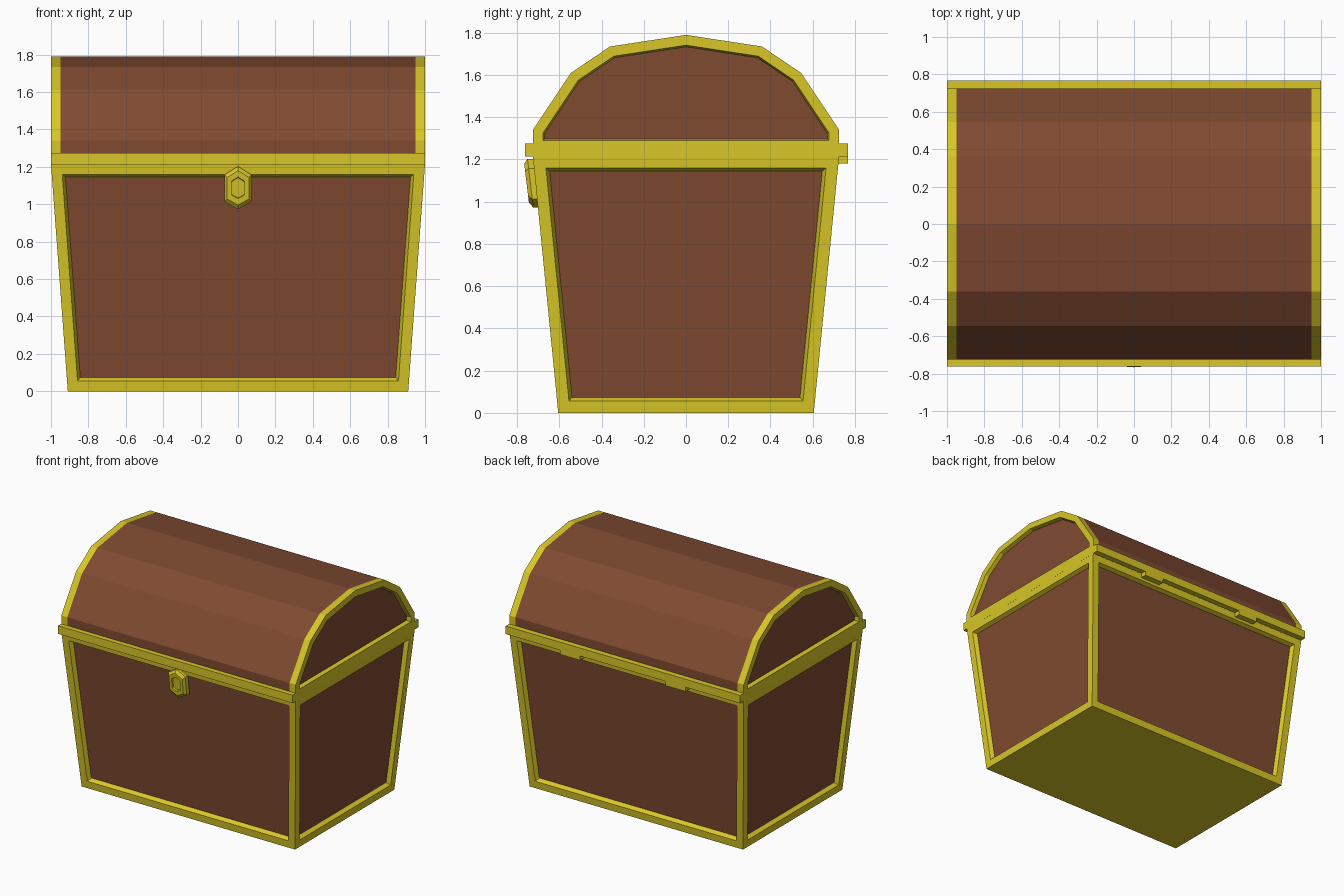
import bpy
import bmesh
from mathutils import Vector

cube = bpy.data.objects.get("Cube")
if cube:
    bpy.data.objects.remove(cube, do_unlink=True)


def make_material(name, color):
    mat = bpy.data.materials.new(name)
    mat.use_nodes = True
    mat.diffuse_color = color
    mat.node_tree.nodes["Principled BSDF"].inputs["Base Color"].default_value = color
    return mat


GOLD, WOOD = 0, 1
materials = [make_material("gold trim", (0.69, 0.57, 0.02, 1)),
             make_material("brown wood", (0.216, 0.07, 0.031, 1))]


def finish(name, bm):
    bmesh.ops.recalc_face_normals(bm, faces=bm.faces)
    mesh = bpy.data.meshes.new(name)
    bm.to_mesh(mesh)
    bm.free()
    for mat in materials:
        mesh.materials.append(mat)
    obj = bpy.data.objects.new(name, mesh)
    bpy.context.collection.objects.link(obj)
    return obj


def inset(bm, faces, width, depth=0.0):
    bmesh.ops.inset_individual(bm, faces=faces, thickness=width, depth=depth,
                               use_even_offset=True)


def sink_panels(bm, faces, frame, slope):
    """Leave a gold frame and sink a wooden panel inside it."""
    inset(bm, faces, frame)
    inset(bm, faces, slope, -0.03)
    for f in faces:
        f.material_index = WOOD


def loft(bm, rings):
    """Skin a list of equal closed rings and cap both ends."""
    loops = [[bm.verts.new(p) for p in ring] for ring in rings]
    for a, b in zip(loops, loops[1:]):
        for i in range(len(a)):
            j = (i + 1) % len(a)
            bm.faces.new((a[i], a[j], b[j], b[i]))
    caps = [bm.faces.new(loops[0][::-1]), bm.faces.new(loops[-1])]
    bmesh.ops.recalc_face_normals(bm, faces=bm.faces)
    bm.normal_update()
    return caps


def box(name, low, high):
    bm = bmesh.new()
    low, high = Vector(low), Vector(high)
    bmesh.ops.create_cube(bm, size=1)
    bmesh.ops.scale(bm, vec=high - low, verts=bm.verts)
    bmesh.ops.translate(bm, vec=(low + high) / 2, verts=bm.verts)
    return finish(name, bm)


# Tapered chest body with four sunken panels
bm = bmesh.new()
corners = [(-1, -1), (1, -1), (1, 1), (-1, 1)]
loft(bm, [[(sx * w, sy * d, z) for sx, sy in corners]
          for w, d, z in ((0.91, 0.605, 0), (1.0, 0.725, 1.215))])
sink_panels(bm, [f for f in bm.faces if abs(f.normal.z) < 0.5], 0.056, 0.016)
finish("chest_body", bm)

# Faceted lid: wooden middle, gold bands and sunken end panels
half = [(0.725, 1.242), (0.725, 1.34), (0.545, 1.61), (0.36, 1.735)]
profile = half + [(0, 1.79)] + [(-y, z) for y, z in reversed(half)]
bm = bmesh.new()
ends = loft(bm, [[(x, y, z) for y, z in profile] for x in (-1, -0.948, 0.948, 1)])
for f in bm.faces:
    if abs(f.calc_center_median().x) < 0.5:
        f.material_index = WOOD
sink_panels(bm, ends, 0.048, 0.008)
finish("lid", bm)

# Rim under the lid with front and back lips
box("lid_rim", (-1, -0.725, 1.21), (1, 0.725, 1.245))
box("front_lip", (-1, -0.763, 1.213), (1, -0.7, 1.275))
box("back_lip", (-1, 0.7, 1.213), (1, 0.768, 1.275))

# Hinge tabs
for side, sx in (("left", 1), ("right", -1)):
    x = sx * 0.45
    box("hinge_tab_" + side, (x - 0.085, 0.7, 1.18), (x + 0.085, 0.768, 1.22))

# Hexagonal latch leaning with the front wall
hexagon = [(0, 0.115), (-0.072, 0.07), (-0.072, -0.075),
           (0, -0.115), (0.072, -0.075), (0.072, 0.07)]


def latch_ring(scale, out):
    return [(x * scale, -0.712 - out - z * scale * 0.12, 1.088 + z * scale)
            for x, z in hexagon]


bm = bmesh.new()
loft(bm, [latch_ring(s, o) for s, o in
          ((1, -0.01), (1, 0.025), (0.8, 0.043), (0.5, 0.043), (0.47, 0.03))])
finish("latch", bm)
